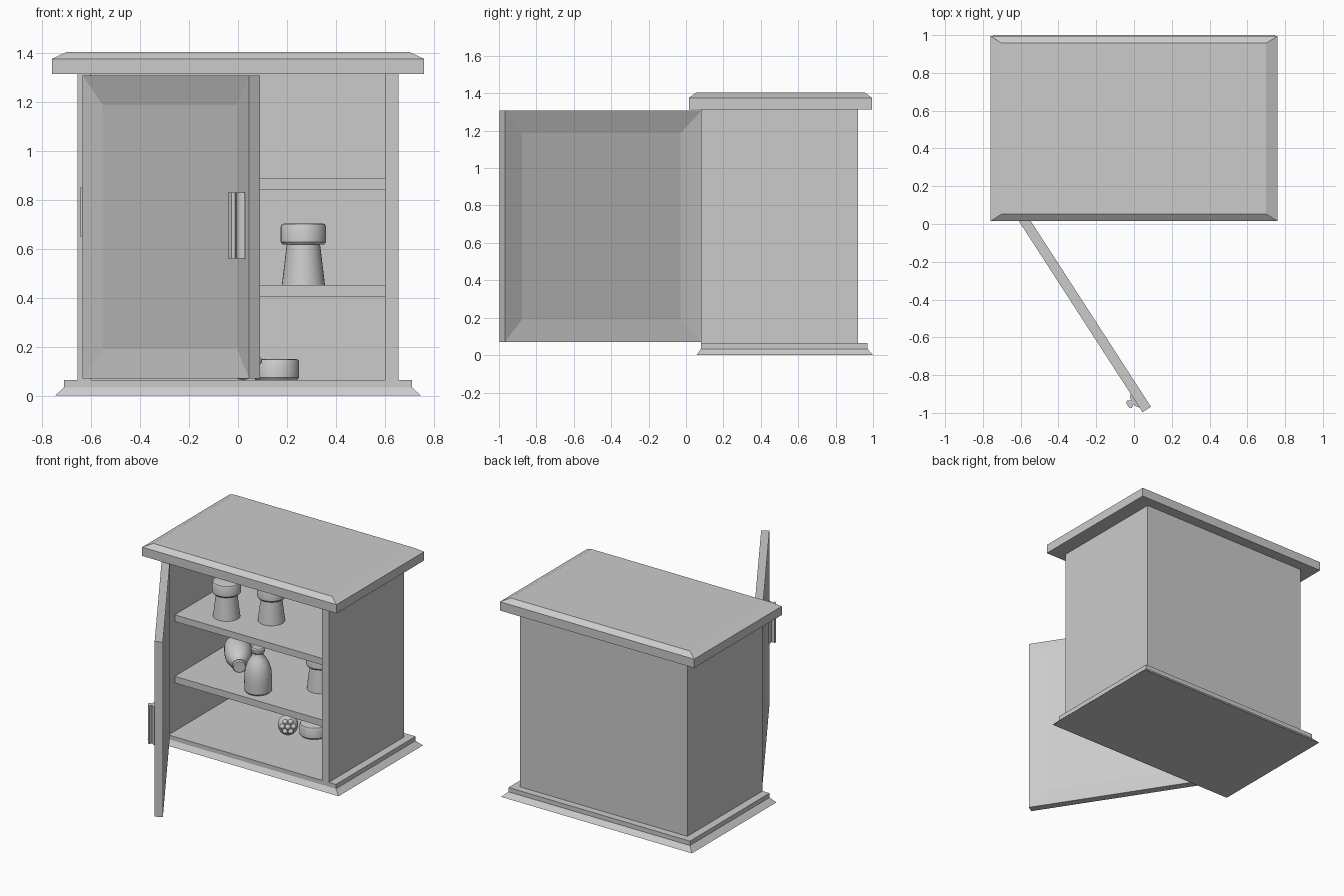
import bpy, bmesh, math
from mathutils import Matrix, Vector

cube = bpy.data.objects.get("Cube")
if cube:
    bpy.data.objects.remove(cube, do_unlink=True)

grey = bpy.data.materials.new("plain_grey")
grey.use_nodes = True
GREY = (0.6, 0.6, 0.6, 1)
grey.diffuse_color = GREY
grey.node_tree.nodes["Principled BSDF"].inputs["Base Color"].default_value = GREY


def finish(name, bm, smooth=False, matrix=None):
    bmesh.ops.recalc_face_normals(bm, faces=bm.faces)
    mesh = bpy.data.meshes.new(name)
    bm.to_mesh(mesh)
    bm.free()
    mesh.materials.append(grey)
    if smooth:
        mesh.shade_smooth()
        mesh.set_sharp_from_angle(angle=math.radians(35))
    ob = bpy.data.objects.new(name, mesh)
    bpy.context.collection.objects.link(ob)
    if matrix:
        ob.matrix_world = matrix
    return ob


def box_mesh(x0, x1, y0, y1, z0, z1):
    bm = bmesh.new()
    size = Matrix.Diagonal((x1 - x0, y1 - y0, z1 - z0, 1))
    centre = Matrix.Translation(((x0 + x1) / 2, (y0 + y1) / 2, (z0 + z1) / 2))
    bmesh.ops.create_cube(bm, size=1, matrix=centre @ size)
    return bm


def prism(name, outline, z0, z1, matrix=None):
    """Extrude a flat outline upwards."""
    bm = bmesh.new()
    face = bm.faces.new([bm.verts.new((x, y, z0)) for x, y in outline])
    up = bmesh.ops.extrude_face_region(bm, geom=[face], use_keep_orig=True)
    verts = [v for v in up["geom"] if isinstance(v, bmesh.types.BMVert)]
    bmesh.ops.translate(bm, vec=(0, 0, z1 - z0), verts=verts)
    return finish(name, bm, matrix=matrix)


def tiers(name, rings):
    """Stack rectangles given as half width, front, back and height."""
    bm = bmesh.new()
    loops = [[bm.verts.new((x, y, z)) for x, y in
              ((-w, f), (w, f), (w, b), (-w, b))] for w, f, b, z in rings]
    for low, high in zip(loops, loops[1:]):
        for i in range(4):
            j = (i + 1) % 4
            bm.faces.new((low[i], low[j], high[j], high[i]))
    bm.faces.new(loops[0])
    bm.faces.new(loops[-1])
    return finish(name, bm)


def lathe(name, profile, matrix):
    """Turn a radius/height profile about the local z axis."""
    bm = bmesh.new()
    verts = [bm.verts.new((r, 0, z)) for r, z in profile]
    edges = [bm.edges.new(pair) for pair in zip(verts, verts[1:])]
    bmesh.ops.spin(bm, geom=verts + edges, axis=(0, 0, 1), cent=(0, 0, 0),
                   angle=math.tau, steps=32, use_duplicate=False)
    bmesh.ops.remove_doubles(bm, verts=bm.verts, dist=0.0005)
    return finish(name, bm, True, matrix)


# Cabinet: moulded base, three-sided carcass and bevelled top
FLOOR, ROOF, LOW_SHELF, HIGH_SHELF = 0.065, 1.313, 0.453, 0.888
tiers("base", [(0.747, 0.057, 1.0, 0), (0.71, 0.08, 0.97, 0.034),
               (0.71, 0.08, 0.97, FLOOR)])
prism("carcass", [(-0.655, 0.08), (-0.6, 0.08), (-0.6, 0.865), (0.6, 0.865),
                  (0.6, 0.08), (0.655, 0.08), (0.655, 0.92), (-0.655, 0.92)],
      FLOOR, ROOF)
tiers("top", [(0.76, 0.015, 0.995, ROOF), (0.76, 0.015, 0.995, 1.375),
              (0.7, 0.053, 0.957, 1.403)])
for label, z in (("lower_shelf", LOW_SHELF), ("upper_shelf", HIGH_SHELF)):
    finish(label, box_mesh(-0.6, 0.6, 0.15, 0.865, z - 0.047, z))

# Open door with a recessed panel on both faces
swing = Matrix.Translation((-0.635, 0.055, 0)) @ Matrix.Rotation(math.radians(-57.1), 4, "Z")
bm = box_mesh(0, 1.252, 0, 0.053, 0.07, 1.308)
bm.normal_update()
broad = [f for f in bm.faces if abs(f.normal.y) > 0.9]
bmesh.ops.inset_individual(bm, faces=broad, thickness=0.172, depth=-0.02)
finish("door", bm, matrix=swing)

# Flared pull handle and hinge plate
prism("handle", [(1.135, 0), (1.15, -0.012), (1.168, -0.018), (1.155, -0.036),
                 (1.166, -0.046), (1.192, -0.046), (1.203, -0.036),
                 (1.19, -0.018), (1.208, -0.012), (1.223, 0)], 0.56, 0.83, swing)
finish("hinge_plate", box_mesh(-0.642, -0.632, 0.06, 0.082, 0.65, 0.85))

# Stoppered jars
CAP = [(0, 0), (0.085, 0), (0.093, 0.01), (0.093, 0.072), (0.088, 0.082),
       (0.078, 0.085), (0, 0.085)]
JAR = [(0, 0), (0.088, 0), (0.068, 0.165)] + [(r, z + 0.165) for r, z in CAP[1:]]
for i, spot in enumerate([(-0.32, 0.33, HIGH_SHELF), (-0.046, 0.44, HIGH_SHELF),
                          (0.267, 0.54, LOW_SHELF)]):
    lathe(f"jar_{i + 1}", JAR, Matrix.Translation(spot))
lathe("loose_lid", CAP, Matrix.Translation((0.157, 0.626, FLOOR)))

# Bottles, one standing and one on its side
BOTTLE = [(0, 0), (0.08, 0), (0.088, 0.01), (0.09, 0.09), (0.085, 0.15),
          (0.07, 0.2), (0.05, 0.235), (0.036, 0.255), (0.034, 0.27),
          (0.043, 0.28), (0.045, 0.3), (0.038, 0.31), (0, 0.31)]
lathe("standing_bottle", BOTTLE, Matrix.Translation((-0.037, 0.278, LOW_SHELF)))
tip = Vector((0.6, -0.8, 0)).to_track_quat("Z", "Y").to_matrix().to_4x4()
lathe("fallen_bottle", BOTTLE,
      Matrix.Translation((-0.416, 0.592, LOW_SHELF + 0.09)) @ tip)

# Round pod with a cluster of beads on its front
pod = Vector((0.02, 0.53, FLOOR + 0.066))
bm = bmesh.new()
bmesh.ops.create_uvsphere(bm, u_segments=24, v_segments=14, radius=0.066,
                          matrix=Matrix.Translation(pod))
face_dir = Vector((0.52, -0.75, 0.2)).normalized()
side = face_dir.cross(Vector((0, 0, 1))).normalized()
rise = side.cross(face_dir)
for i in range(7):
    a = math.tau * i / 6
    ring = 0.036 if i < 6 else 0
    at = pod + face_dir * (0.055 if ring else 0.066) + (side * math.cos(a) + rise * math.sin(a)) * ring
    bmesh.ops.create_uvsphere(bm, u_segments=12, v_segments=8, radius=0.018,
                              matrix=Matrix.Translation(at))
finish("beaded_pod", bm, True)
